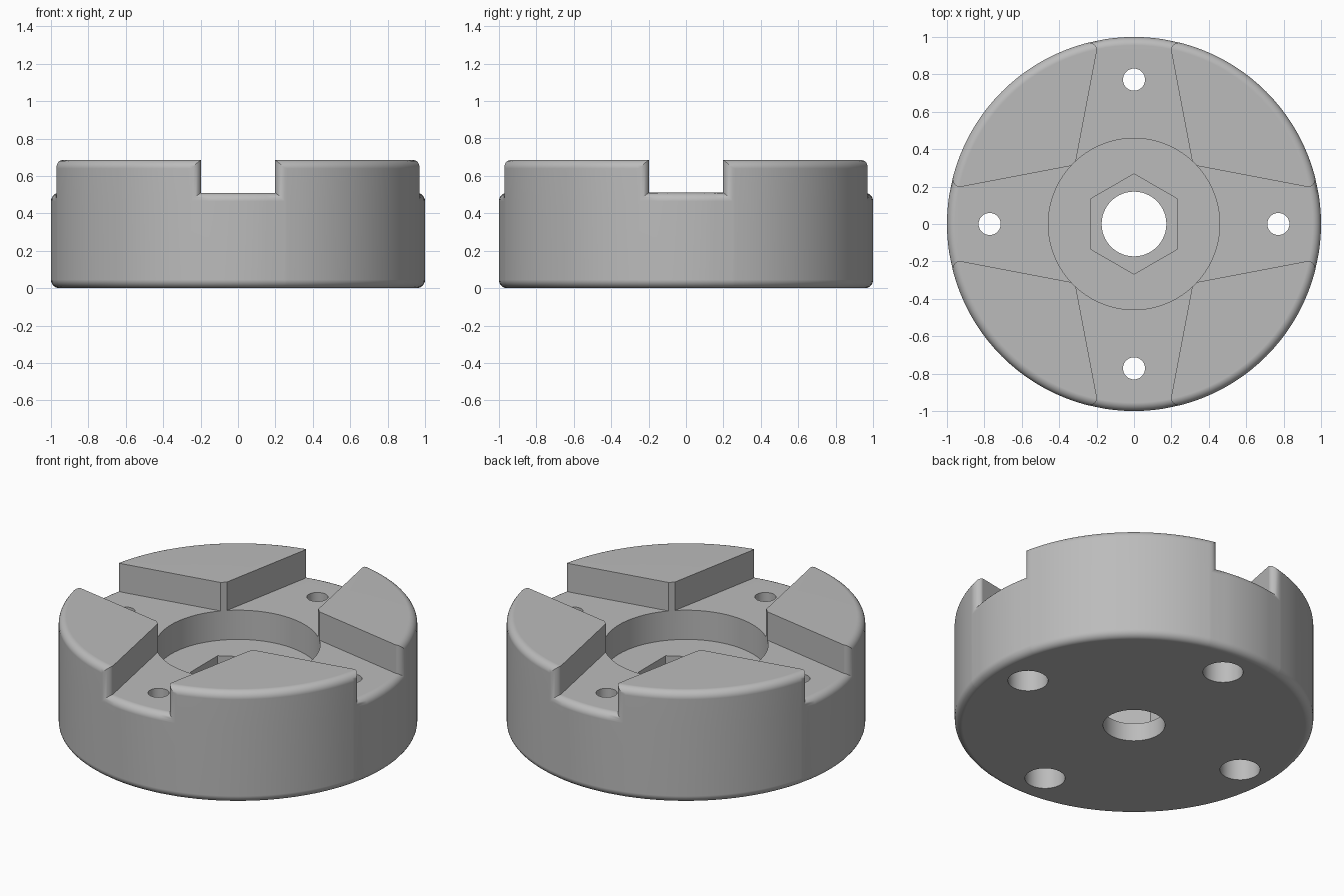
import bpy, bmesh, math
from math import sin, cos, pi

cube = bpy.data.objects.get("Cube")
if cube:
    bpy.data.objects.remove(cube, do_unlink=True)

FLOOR, TOP = 0.51, 0.685      # slot floor and jaw top heights
FILLET, STEPS = 0.045, 6      # rounding of the outer edges
HALF = math.asin(0.197 / (1 - FILLET))   # half angle of a slot at the rim
TIP = 0.315                   # jaw tip, trimmed by the round recess

grey = bpy.data.materials.new("plain_grey")
grey.use_nodes = True
colour = (0.5, 0.5, 0.5, 1)
grey.diffuse_color = colour
grey.node_tree.nodes["Principled BSDF"].inputs["Base Color"].default_value = colour


def make_object(name, bm):
    bmesh.ops.recalc_face_normals(bm, faces=bm.faces)
    mesh = bpy.data.meshes.new(name)
    bm.to_mesh(mesh)
    bm.free()
    mesh.materials.append(grey)
    obj = bpy.data.objects.new(name, mesh)
    bpy.context.collection.objects.link(obj)
    return obj


def prisms(name, sides, radius, z0, z1, centres=((0, 0),)):
    """Upright prisms, with a corner toward +y."""
    bm = bmesh.new()
    for cx, cy in centres:
        ring = [bm.verts.new((cx - radius * sin(2 * pi * i / sides),
                              cy + radius * cos(2 * pi * i / sides), z0))
                for i in range(sides)]
        face = bm.faces.new(ring)
        ext = bmesh.ops.extrude_face_region(bm, geom=[face], use_keep_orig=True)
        moved = [g for g in ext["geom"] if isinstance(g, bmesh.types.BMVert)]
        bmesh.ops.translate(bm, verts=moved, vec=(0, 0, z1 - z0))
    return make_object(name, bm)


# Rim outline: angle, height, sideways direction of the rounding
def rim_part(start, end, count, z, spread):
    pts = []
    for i in range(count + 1):
        side = -spread if i == 0 else spread if i == count else 0
        pts.append((start + (end - start) * i / count, z, side))
    return pts


SLOT_N, JAW_N = 8, 20
rim = []
for q in range(4):
    mid = q * pi / 2
    rim += rim_part(mid - HALF, mid + HALF, SLOT_N, FLOOR, 1)
    rim += rim_part(mid + HALF, mid + pi / 2 - HALF, JAW_N, TOP, -1)

# Notched solid, built as rings from the top rim down to the base
bm = bmesh.new()
cache = {}


def vert(x, y, z):
    key = (round(x, 5), round(y, 5), round(z, 5))
    if key not in cache:
        cache[key] = bm.verts.new(key)
    return cache[key]


def face(verts):
    unique = list(dict.fromkeys(verts))
    if len(unique) > 2:
        bm.faces.new(unique)


def ring(radius, drop, height=None):
    return [vert(radius * cos(a + s * drop), radius * sin(a + s * drop),
                 z - drop if height is None else height) for a, z, s in rim]


arc = [pi / 2 * i / STEPS for i in range(STEPS + 1)]
rings = [ring(1 - FILLET * (1 - cos(p)), FILLET * (1 - sin(p))) for p in reversed(arc)]
rings.append(ring(1, FILLET, FLOOR - FILLET))
rings += [ring(1 - FILLET * (1 - cos(p)), FILLET, FILLET * (1 - sin(p))) for p in arc]
for upper, lower in zip(rings, rings[1:]):
    for i in range(len(rim)):
        j = (i + 1) % len(rim)
        face([upper[i], upper[j], lower[j], lower[i]])
face(rings[-1])

# Jaw tops, jaw side walls and the cross-shaped slot floor
floor_loop = []
per = SLOT_N + JAW_N + 2
for q in range(4):
    part = rings[0][q * per:(q + 1) * per]
    slot, jaw = part[:SLOT_N + 1], part[SLOT_N + 1:]
    next_slot = rings[0][(q + 1) % 4 * per]
    ang, dist = pi / 4 + q * pi / 2, TIP * math.sqrt(2)
    low = vert(dist * cos(ang), dist * sin(ang), FLOOR)
    high = vert(dist * cos(ang), dist * sin(ang), TOP)
    face(jaw + [high])
    face([slot[-1], jaw[0], high, low])
    face([next_slot, jaw[-1], high, low])
    floor_loop += slot + [low]
face(floor_loop)
hub = make_object("jaw_hub", bm)

# Round recess, hexagonal pocket, bore and counterbored screw holes
spots = [(0.772 * cos(q * pi / 2), 0.772 * sin(q * pi / 2)) for q in range(4)]
cutters = [
    prisms("recess_cutter", 96, 0.458, 0.33, 1),
    prisms("hex_cutter", 6, 0.268, 0.11, 0.5),
    prisms("bore_cutter", 64, 0.173, -0.1, 0.3),
    prisms("screw_hole_cutter", 40, 0.059, -0.1, 1, spots),
    prisms("counterbore_cutter", 48, 0.112, -0.1, 0.25, spots),
]
for cutter in cutters:
    cutter.hide_render = True
    mod = hub.modifiers.new(cutter.name, "BOOLEAN")
    mod.operation, mod.solver, mod.object = "DIFFERENCE", "EXACT", cutter

# Bake the cuts and discard the cutters
graph = bpy.context.evaluated_depsgraph_get()
cut_mesh = bpy.data.meshes.new_from_object(hub.evaluated_get(graph))
hub.modifiers.clear()
hub.data = cut_mesh
cut_mesh.materials.clear()
cut_mesh.materials.append(grey)
cut_mesh.polygons.foreach_set("material_index", [0] * len(cut_mesh.polygons))
for cutter in cutters:
    bpy.data.objects.remove(cutter, do_unlink=True)

# Smooth rounded surfaces, crisp machined edges
bpy.ops.object.select_all(action="DESELECT")
hub.select_set(True)
bpy.context.view_layer.objects.active = hub
bpy.ops.object.shade_smooth_by_angle(angle=math.radians(30))
normals = hub.modifiers.new("flat_face_normals", "WEIGHTED_NORMAL")
normals.keep_sharp = True
